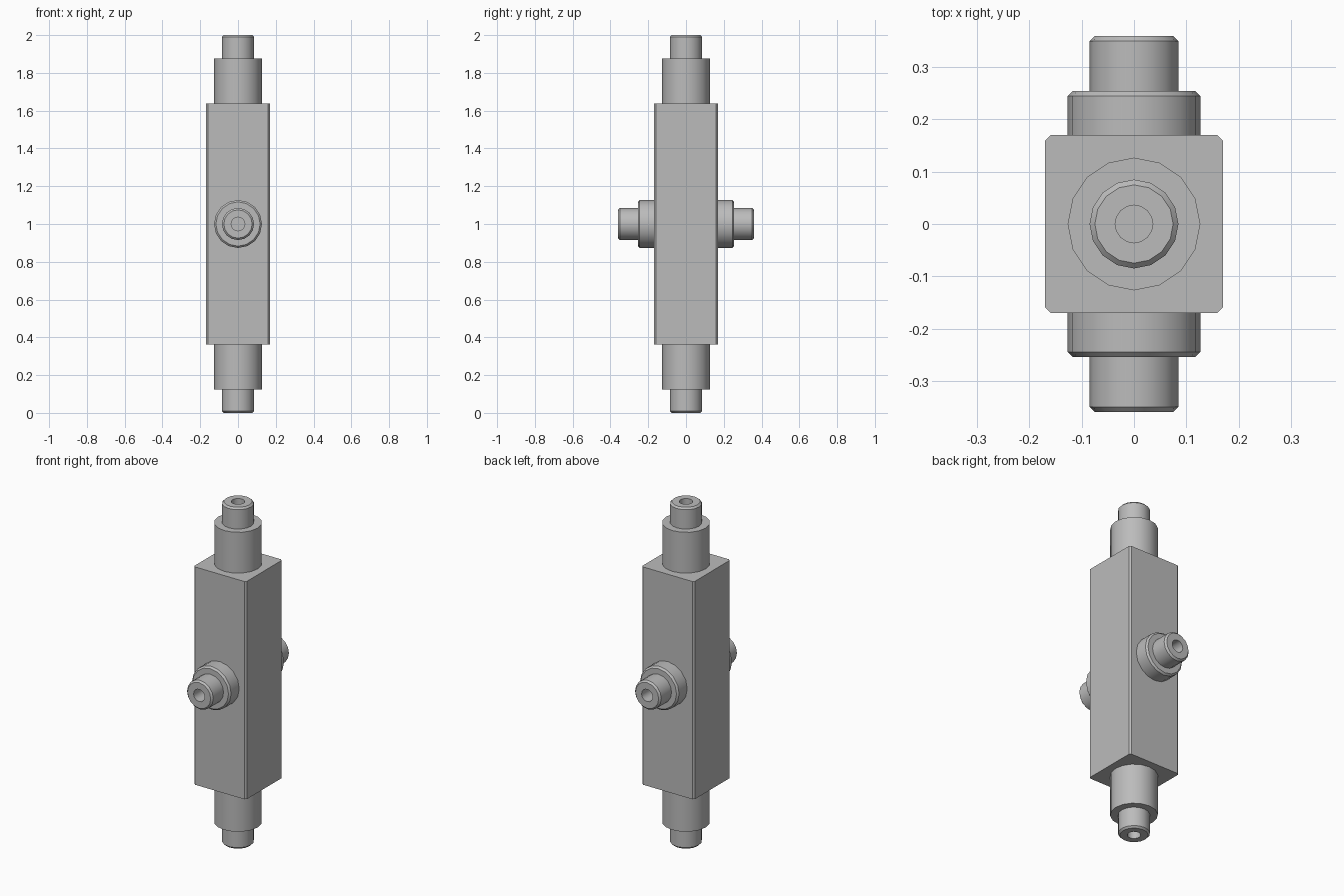
import bpy, bmesh, math
from mathutils import Matrix, Vector

cube = bpy.data.objects.get("Cube")
if cube:
    bpy.data.objects.remove(cube, do_unlink=True)

SIDES = 16
CENTRE = Vector((0, 0, 1))

steel = bpy.data.materials.new("grey_steel")
steel.use_nodes = True
steel.diffuse_color = (0.5, 0.5, 0.5, 1)
steel.node_tree.nodes["Principled BSDF"].inputs["Base Color"].default_value = (0.5, 0.5, 0.5, 1)


def finish(name, bm):
    bmesh.ops.recalc_face_normals(bm, faces=bm.faces)
    mesh = bpy.data.meshes.new(name)
    bm.to_mesh(mesh)
    bm.free()
    mesh.materials.append(steel)
    obj = bpy.data.objects.new(name, mesh)
    bpy.context.collection.objects.link(obj)
    bpy.ops.object.select_all(action='DESELECT')
    obj.select_set(True)
    bpy.context.view_layer.objects.active = obj
    bpy.ops.object.shade_smooth_by_angle(angle=math.radians(30))
    return obj


def lathe(name, profile, matrix):
    """Turn (radius, height) points around z, closing both ends with flat caps."""
    bm = bmesh.new()
    rings = []
    for r, h in profile:
        rings.append([bm.verts.new((r * math.cos(math.tau * i / SIDES),
                                    r * math.sin(math.tau * i / SIDES), h))
                      for i in range(SIDES)])
    for a, b in zip(rings, rings[1:]):
        for i in range(SIDES):
            j = (i + 1) % SIDES
            bm.faces.new((a[i], a[j], b[j], b[i]))
    bm.faces.new(rings[0])
    bm.faces.new(rings[-1])
    bmesh.ops.transform(bm, matrix=matrix, verts=bm.verts)
    return finish(name, bm)


def stub(name, base, shoulder, tip, chamfer, angle):
    """Stepped pin with a blind hole in its chamfered tip."""
    wide, neck, bore, cut = 0.127, 0.085, 0.036, 0.01
    profile = [(wide, base), (wide, shoulder - chamfer)]
    if chamfer:
        profile.append((wide - chamfer, shoulder))
    profile += [(neck, shoulder), (neck, tip - cut), (neck - cut, tip),
                (bore, tip), (bore, tip - 0.1)]
    lathe(name, profile, Matrix.Translation(CENTRE) @ Matrix.Rotation(angle, 4, 'X'))


# Square body with narrow chamfers on the upright edges
bm = bmesh.new()
bmesh.ops.create_cube(bm, size=1, matrix=Matrix.Translation(CENTRE)
                      @ Matrix.Diagonal((0.34, 0.34, 1.276, 1)))
upright = [e for e in bm.edges
           if abs(e.verts[0].co.z - e.verts[1].co.z) > 0.5]
bmesh.ops.bevel(bm, geom=upright, offset=0.01, segments=1, affect='EDGES')
finish("body", bm)

# Long end pins, then short side pins
stub("top_pin", 0.62, 0.877, 1.0, 0, 0)
stub("bottom_pin", 0.62, 0.877, 1.0, 0, math.pi)
stub("front_pin", 0.15, 0.255, 0.36, 0.01, math.pi / 2)
stub("back_pin", 0.15, 0.255, 0.36, 0.01, -math.pi / 2)
